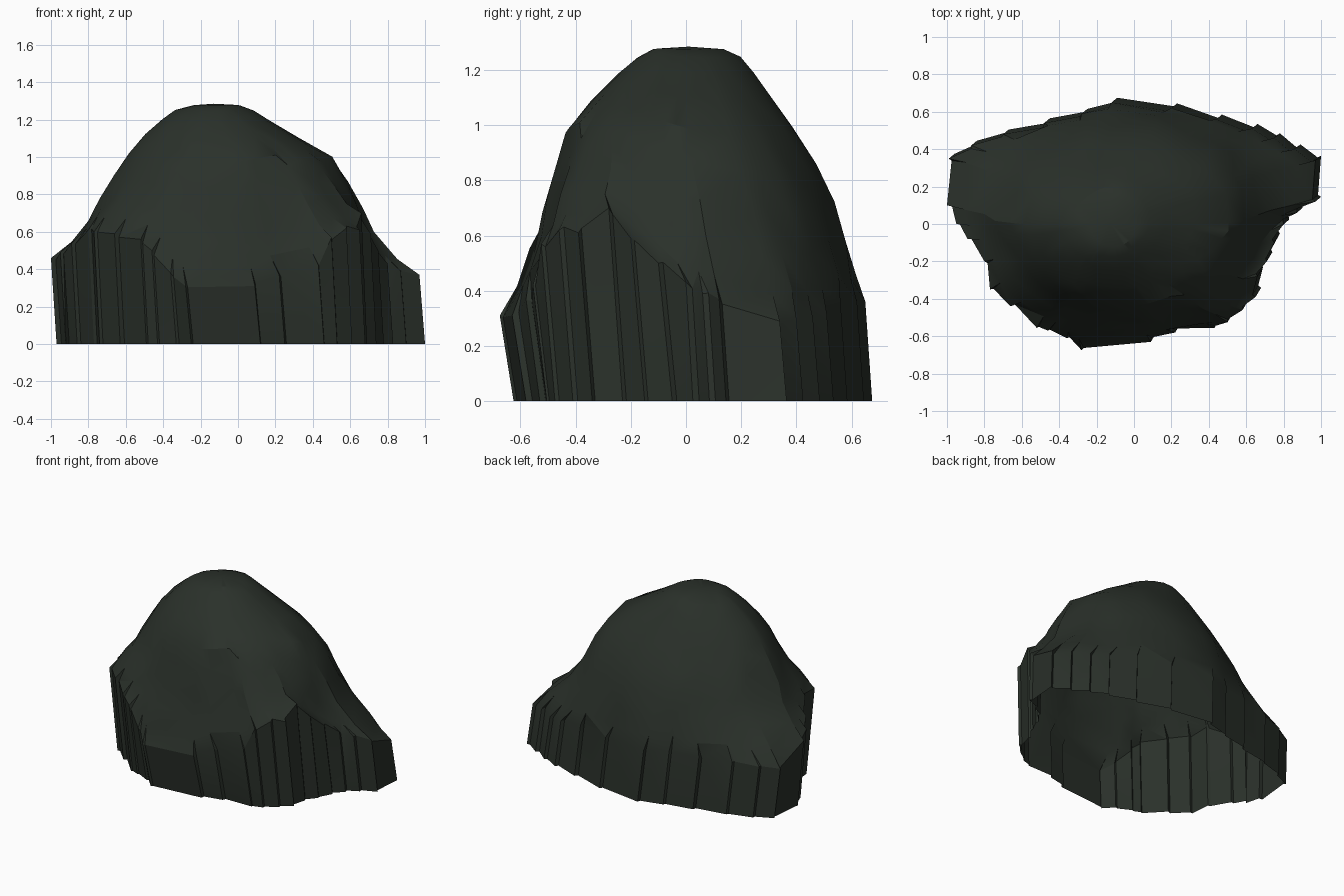
import bpy
import bmesh
import math
import random
from mathutils import Vector

random.seed(4)
PEAK = 1.285

# Rim where the dome breaks into the cliff: x, y, height, counter-clockwise
RIM = [
    (-.46, -.57, .5), (-.36, -.61, .38), (-.28, -.675, .31), (.09, -.63, .31),
    (.22, -.58, .37), (.43, -.555, .42), (.5, -.525, .57), (.58, -.46, .62),
    (.65, -.39, .61), (.66, -.28, .7), (.71, -.2, .59), (.75, -.1, .5),
    (.8, 0, .43), (.87, .06, .39), (.97, .12, .37), (.97, .34, .29),
    (.86, .4, .3), (.75, .46, .3), (.63, .51, .32), (.44, .56, .36),
    (.2, .62, .36), (-.12, .65, .36), (-.28, .59, .38), (-.48, .54, .37),
    (-.7, .48, .37), (-.87, .42, .36), (-.99, .35, .35), (-1, .1, .46),
    (-.95, 0, .49), (-.89, -.08, .54), (-.8, -.2, .61), (-.77, -.35, .6),
    (-.66, -.44, .59), (-.52, -.555, .56),
]

# Dome contours: height, x min, x max, y min, y max, y of the widest point
CONTOURS = [
    (.28, -1.05, 1, -.66, .67, .2), (.4, -.97, .87, -.61, .645, .18),
    (.6, -.8, .7, -.545, .585, .12), (.8, -.72, .62, -.485, .52, .07),
    (1, -.6, .5, -.425, .39, .04), (1.15, -.47, .24, -.285, .285, .02),
    (1.25, -.345, .08, -.17, .2, .01), (1.275, -.24, .01, -.12, .14, .01),
]


def contour_at(z):
    """Blend the two contours around a height."""
    for low, high in zip(CONTOURS, CONTOURS[1:]):
        if z <= high[0]:
            f = max(0, (z - low[0]) / (high[0] - low[0]))
            return [a + (b - a) * f for a, b in zip(low, high)][1:]
    return CONTOURS[-1][1:]


def dome_point(angle, z):
    """Point on the dome body: flat at the back right, full at the front left."""
    left, right, front, back, mid_y = contour_at(z)
    mid_x = (left + right) / 2
    c, s = math.cos(angle), math.sin(angle)
    reach = back - mid_y if s > 0 else mid_y - front
    trim = 1
    if c < 0 < s:
        trim += .2 * c * s
    elif s < 0 < c:
        trim -= .08 * c * s
    return Vector((mid_x + (right - left) / 2 * c * trim, mid_y + reach * s * trim, z))


def rim_angle(p):
    """Angle of a rim point measured in the stretched dome frame."""
    left, right, front, back, mid_y = contour_at(.4)
    dy = p.y - mid_y
    reach = back - mid_y if dy > 0 else mid_y - front
    return math.atan2(dy / reach, p.x / ((right - left) / 2))


def foot(p):
    """Cliff foot below a rim point, leaning slightly."""
    return Vector((p.x + .03, p.y + (.05 if p.y < 0 else .025), 0))


bm = bmesh.new()
rim = [Vector(p) for p in RIM]
count = len(rim)

# Cliff plates: each joint has an outer and a recessed edge
outer, inner, outer_foot, inner_foot = [], [], [], []
for i, p in enumerate(rim):
    along = (rim[(i + 1) % count] - p).normalized()
    side = Vector((along.y, -along.x, 0))
    step = p - side * random.uniform(.01, .024) + along * .012
    step.z += random.uniform(-.02, .015)
    outer.append(bm.verts.new(p))
    inner.append(bm.verts.new(step))
    outer_foot.append(bm.verts.new(foot(p)))
    inner_foot.append(bm.verts.new(foot(step)))

# Dome rings rise from the rim to the peak
rings = []
for t in (.1, .24, .39, .54, .68, .8, .9, .96, .99):
    ring = []
    for p in rim:
        angle = rim_angle(p)
        z = p.z + (PEAK - p.z) * t
        offset = p - dome_point(angle, p.z)
        q = dome_point(angle, z) + offset * (1 - t) ** 4
        wobble = .014 * (1 - t)
        q += Vector([random.uniform(-wobble, wobble) for _ in range(3)])
        ring.append(bm.verts.new(q))
    rings.append(ring)
top = bm.verts.new((-.13, .01, PEAK))

for i in range(count):
    j = (i + 1) % count
    # Cliff plate and the narrow notch beside it
    bm.faces.new((inner_foot[i], outer_foot[j], outer[j], inner[i]))
    bm.faces.new((outer_foot[i], inner_foot[i], inner[i], outer[i]))
    # Broken lip between the cliff and the dome
    bm.faces.new((inner[i], outer[j], rings[0][j], rings[0][i]))
    bm.faces.new((outer[i], inner[i], rings[0][i]))
    # Dome facets and cap
    for low, high in zip(rings, rings[1:]):
        bm.faces.new((low[i], low[j], high[j], high[i]))
    bm.faces.new((rings[-1][i], rings[-1][j], top))

bmesh.ops.triangulate(bm, faces=[f for f in bm.faces if len(f.verts) > 3])

mesh = bpy.data.meshes.new("boulder")
bm.to_mesh(mesh)
bm.free()

# Dark mossy stone
stone = bpy.data.materials.new("dark_green_stone")
stone.use_nodes = True
colour = (.023, .030, .023, 1)
stone.diffuse_color = colour
stone.node_tree.nodes["Principled BSDF"].inputs["Base Color"].default_value = colour
mesh.materials.append(stone)

default = bpy.data.objects.get("Cube")
if default:
    bpy.data.objects.remove(default, do_unlink=True)

boulder = bpy.data.objects.new("boulder", mesh)
bpy.context.collection.objects.link(boulder)
bpy.ops.object.select_all(action="DESELECT")
boulder.select_set(True)
bpy.context.view_layer.objects.active = boulder
bpy.ops.object.shade_smooth_by_angle(angle=math.radians(25))
